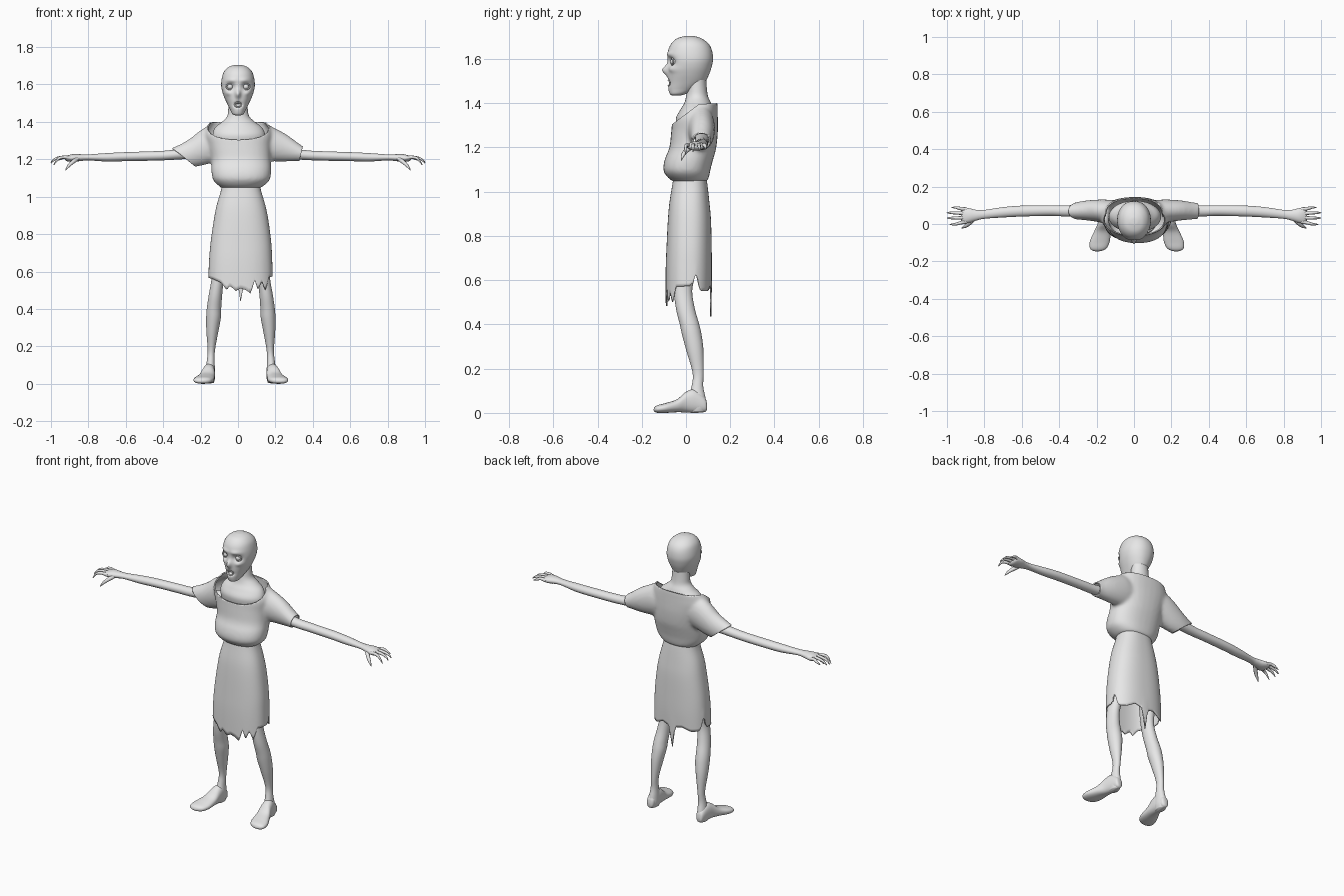
import bpy, bmesh, math
from mathutils import Vector

grey = bpy.data.materials.new("plain_grey")
grey.diffuse_color = (0.8, 0.8, 0.8, 1)
AXES = {"x": (0, 1, 2), "y": (1, 0, 2), "z": (2, 0, 1)}
CX = 0.015  # sideways shift of the lower body


def finish(name, bm):
    bmesh.ops.recalc_face_normals(bm, faces=bm.faces)
    me = bpy.data.meshes.new(name)
    bm.to_mesh(me)
    bm.free()
    me.materials.append(grey)
    me.polygons.foreach_set("use_smooth", [True] * len(me.polygons))
    ob = bpy.data.objects.new(name, me)
    bpy.context.collection.objects.link(ob)
    return ob


def spline(rows, steps):
    """Smoothly interpolate rows of numbers."""
    out = []
    for i in range(len(rows) - 1):
        a, b, c, d = rows[max(i - 1, 0)], rows[i], rows[i + 1], rows[min(i + 2, len(rows) - 1)]
        for k in range(steps):
            t = k / steps
            out.append([0.5 * (2 * q + (r - p) * t + (2 * p - 5 * q + 4 * r - s) * t * t
                               + (3 * q - p - 3 * r + s) * t ** 3) for p, q, r, s in zip(a, b, c, d)])
    return out + [list(rows[-1])]


def loft(name, axis, rows, seg=32, steps=5, power=2.0, caps=True, fn=None, bm=None):
    """Rows are (position on axis, low/high of 2nd axis, low/high of 3rd axis)."""
    keep = bm is not None
    bm = bm or bmesh.new()
    ia, iv, iw = AXES[axis]
    rings = []
    for u, v0, v1, w0, w1 in spline(rows, steps):
        ring = []
        for k in range(seg):
            a = 2 * math.pi * k / seg
            c, s = math.cos(a), math.sin(a)
            p = Vector()
            p[ia] = u
            p[iv] = (v0 + v1) / 2 + (v1 - v0) / 2 * math.copysign(abs(c) ** (2 / power), c)
            p[iw] = (w0 + w1) / 2 + (w1 - w0) / 2 * math.copysign(abs(s) ** (2 / power), s)
            ring.append(bm.verts.new(fn(p) if fn else p))
        rings.append(ring)
    for r, q in zip(rings, rings[1:]):
        for k in range(seg):
            bm.faces.new((r[k], r[(k + 1) % seg], q[(k + 1) % seg], q[k]))
    if caps:
        bm.faces.new(rings[0])
        bm.faces.new(rings[-1])
    return bm if keep else finish(name, bm)


def modify(ob, kind, **props):
    m = ob.modifiers.new(kind.lower(), kind)
    for k, v in props.items():
        setattr(m, k, v)
    bpy.context.view_layer.objects.active = ob
    bpy.ops.object.modifier_apply(modifier=m.name)


def tube(name, pts, radii):
    """Tapered round tube for fingers, lids and lips."""
    cu = bpy.data.curves.new(name, "CURVE")
    cu.dimensions = "3D"
    cu.bevel_depth, cu.bevel_resolution, cu.use_fill_caps = 1.0, 2, True
    rows = spline([tuple(p) + (r,) for p, r in zip(pts, radii)], 4)
    sp = cu.splines.new("POLY")
    sp.points.add(len(rows) - 1)
    for q, r in zip(sp.points, rows):
        q.co, q.radius = (*r[:3], 1), r[3]
    cu.materials.append(grey)
    ob = bpy.data.objects.new(name, cu)
    bpy.context.collection.objects.link(ob)


def bump(a, b):
    return math.exp(-a * a - b * b)


# Head: sculpted sockets, brow, nose and mouth
def face(p):
    if p.y < 0.02:
        x, z = abs(p.x), p.z
        p.y += 0.022 * bump((x - 0.042) / 0.022, (z - 1.588) / 0.018)
        p.y -= 0.007 * bump((x - 0.035) / 0.03, (z - 1.622) / 0.012)
        p.y -= 0.026 * bump(x / 0.013, (z - 1.55) / 0.022)
        p.y -= 0.008 * bump((x - 0.055) / 0.018, (z - 1.553) / 0.014)
        p.y += 0.028 * bump(x / 0.017, (z - 1.492) / 0.011)
    return p


loft("head", "z", [
    (1.434, -.012, .012, -.062, -.03), (1.442, -.03, .03, -.073, .0), (1.465, -.042, .042, -.08, .045),
    (1.495, -.057, .057, -.081, .085), (1.53, -.073, .073, -.082, .104), (1.565, -.085, .085, -.082, .116),
    (1.60, -.09, .09, -.083, .122), (1.64, -.085, .085, -.08, .117), (1.67, -.074, .074, -.066, .101),
    (1.692, -.052, .052, -.042, .072), (1.703, -.024, .024, -.008, .04), (1.705, -.003, .003, .012, .02)],
    seg=96, steps=7, power=2.15, fn=face)

# Eyes with heavy lids
for s in (-1, 1):
    bm = bmesh.new()
    bmesh.ops.create_uvsphere(bm, u_segments=20, v_segments=12, radius=0.016)
    bmesh.ops.translate(bm, verts=bm.verts, vec=(s * 0.042, -0.055, 1.588))
    finish("eyeball", bm)
    lid = [(s * 0.042 + 0.022 * math.cos(a), -0.063 + 0.006 * abs(math.cos(a)), 1.588 + 0.014 * math.sin(a))
           for a in (k * math.pi / 6 for k in range(13))]
    tube("eyelid", lid, [0.004] * 13)

# Lips around the open mouth
tube("lips", [(0.017 * math.cos(a), -0.079 + 0.007 * abs(math.cos(a)), 1.492 + 0.012 * math.sin(a))
              for a in (k * math.pi / 6 for k in range(13))], [0.004] * 13)

# Neck and upper chest skin
loft("neck", "z", [
    (1.28, -.13, .14, -.04, .12), (1.33, -.135, .145, -.046, .125), (1.37, -.122, .128, -.026, .122),
    (1.40, -.085, .09, -.008, .113), (1.43, -.058, .06, .0, .1), (1.47, -.052, .052, .005, .094),
    (1.53, -.05, .05, .005, .09)], seg=40)

# Shirt: torso and sleeves fused, then cut open at collar and cuffs
bm = bmesh.new()
loft("", "z", [
    (1.045, -.085, .115, -.055, .092), (1.06, -.108, .14, -.078, .102), (1.085, -.13, .166, -.098, .108),
    (1.11, -.139, .175, -.103, .113), (1.15, -.143, .178, -.095, .124), (1.20, -.143, .175, -.075, .137),
    (1.27, -.16, .175, -.067, .144), (1.33, -.178, .182, -.06, .144), (1.37, -.168, .172, -.04, .143),
    (1.40, -.15, .15, -.01, .142), (1.43, -.12, .12, .01, .135)], power=2.3, bm=bm)
loft("", "x", [
    (-.05, .0, .12, 1.20, 1.38), (-.14, .0, .13, 1.18, 1.385), (-.20, .012, .13, 1.165, 1.355),
    (-.26, .02, .125, 1.155, 1.308), (-.32, .025, .115, 1.15, 1.275), (-.38, .03, .11, 1.15, 1.25)], bm=bm)
loft("", "x", [
    (.05, .0, .12, 1.20, 1.38), (.14, .0, .13, 1.19, 1.39), (.20, .012, .13, 1.188, 1.365),
    (.26, .02, .125, 1.188, 1.332), (.32, .025, .115, 1.19, 1.288), (.38, .03, .11, 1.19, 1.245)], bm=bm)
shirt = finish("shirt", bm)
modify(shirt, "REMESH", mode="VOXEL", voxel_size=0.009)
modify(shirt, "SMOOTH", factor=0.5, iterations=8)
bm = bmesh.new()
bm.from_mesh(shirt.data)
cuts = [((0, 0, 1.393), (0, -.05, 1)), ((0, 0, 1.352), (0, -.75, 1)),
        ((-.345, 0, 1.255), (-.085, 0, -.105)), ((.345, 0, 1.26), (.06, 0, -.015))]
for co, no in cuts:
    bmesh.ops.bisect_plane(bm, geom=bm.verts[:] + bm.edges[:] + bm.faces[:], plane_co=co,
                           plane_no=Vector(no).normalized(), clear_outer=True)
bm.to_mesh(shirt.data)
bm.free()
shirt.data.polygons.foreach_set("use_smooth", [True] * len(shirt.data.polygons))
modify(shirt, "SOLIDIFY", thickness=0.007, offset=-1)

# Skirt with a torn hem and side slits
FRONT = [(-.17, .57), (-.135, .56), (-.09, .54), (-.06, .50), (-.045, .525), (-.01, .495), (.01, .51), (.045, .50),
         (.068, .482), (.09, .555), (.108, .50), (.128, .55), (.148, .50), (.165, .57), (.2, .575)]
BACK = [(-.17, .555), (-.1, .55), (-.05, .57), (-.005, .56), (.015, .425), (.035, .56), (.08, .575),
        (.13, .55), (.2, .55)]


def torn(p):
    if p.z < 0.68:
        pts = FRONT if p.y < 0.03 else BACK
        hem = next(z0 + (z1 - z0) * (p.x - x0) / (x1 - x0)
                   for (x0, z0), (x1, z1) in zip(pts, pts[1:]) if x0 <= p.x <= x1)
        if abs(p.x - CX) > 0.1:
            hem += 0.075 * bump((p.y - 0.045) / 0.014, 0)
        p.z = 0.68 - (0.68 - p.z) / 0.12 * (0.68 - hem)
    return p


skirt = loft("skirt", "z", [
    (1.075, -.085, .115, -.055, .09), (1.03, -.092, .124, -.062, .097), (.95, -.115, .147, -.075, .106),
    (.87, -.13, .163, -.082, .113), (.75, -.147, .178, -.088, .116), (.65, -.155, .183, -.092, .117),
    (.56, -.158, .185, -.092, .115)], seg=128, steps=4, power=2.4, caps=False, fn=torn)
modify(skirt, "SOLIDIFY", thickness=0.006, offset=-1)


# Limbs, built once per side
def flip(s, shift=0.0):
    return lambda p: Vector((s * p.x + shift, p.y, p.z))


for s, side in ((-1, "left"), (1, "right")):
    loft(side + "_arm", "x", [
        (.15, .04, .11, 1.21, 1.28), (.35, .04, .10, 1.197, 1.25), (.45, .044, .10, 1.193, 1.243),
        (.6, .04, .098, 1.19, 1.238), (.7, .035, .09, 1.188, 1.233), (.8, .028, .075, 1.194, 1.226),
        (.845, .018, .076, 1.19, 1.227), (.885, .006, .085, 1.186, 1.227), (.915, .004, .086, 1.19, 1.219),
        (.925, .02, .07, 1.198, 1.21)], seg=24, fn=flip(s))
    # clawed fingers and thumb
    for y0, y1, reach, drop in ((.078, .088, .975, 1.192), (.056, .06, 1.0, 1.186),
                                (.034, .032, 1.0, 1.18), (.013, -.002, .985, 1.17)):
        tube(side + "_finger", [(s * .895, y0, 1.206), (s * .93, (y0 + y1) / 2, 1.211),
                                (s * (reach - .025), y1, 1.203), (s * reach, y1, drop)], (.011, .009, .007, .002))
    tube(side + "_thumb", [(s * .86, .025, 1.203), (s * .885, .0, 1.184), (s * .905, -.014, 1.165),
                           (s * .922, -.021, 1.142)], (.012, .011, .008, .002))
    loft(side + "_leg", "z", [
        (.75, .06, .145, -.05, .06), (.62, .08, .152, -.055, .04), (.55, .092, .158, -.055, .028),
        (.47, .1, .172, -.045, .04), (.40, .105, .182, -.028, .06), (.35, .107, .185, -.017, .071),
        (.28, .12, .184, .002, .079), (.18, .138, .177, .03, .08), (.12, .14, .182, .025, .078),
        (.07, .138, .19, .01, .088), (.03, .138, .195, .005, .095), (.004, .145, .19, .01, .085)],
        seg=28, fn=flip(s, CX))
    loft(side + "_foot", "y", [
        (.095, .158, .18, .015, .04), (.085, .145, .19, .004, .07), (.04, .138, .2, .0, .105),
        (.0, .138, .21, .002, .095), (-.04, .14, .228, .003, .062), (-.09, .144, .25, .0, .045),
        (-.125, .158, .252, .0, .036), (-.14, .178, .24, .004, .028), (-.146, .2, .222, .01, .018)],
        seg=28, power=2.3, fn=flip(s, CX))
